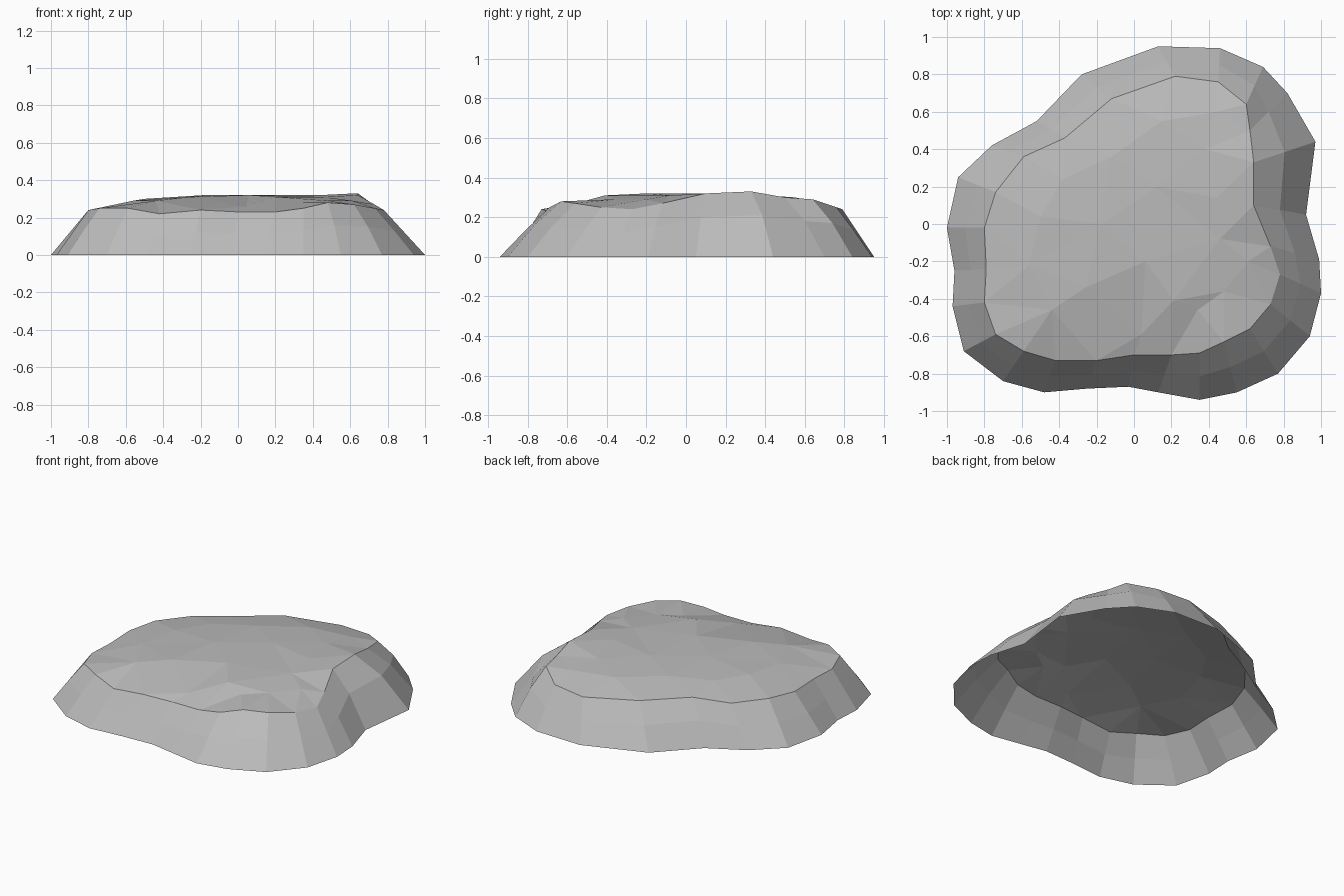
import bpy
import bmesh
from mathutils import Vector
from mathutils.geometry import delaunay_2d_cdt

cube = bpy.data.objects.get("Cube")
if cube:
    bpy.data.objects.remove(cube, do_unlink=True)

# Foot outline on the ground and matching shoulder edge, in hundredths
FOOT = [(-100, -2), (-94, 25), (-76, 42), (-52, 55), (-28, 80),
        (13, 95), (46, 94), (69, 84), (82, 70), (97, 44),
        (92, 5), (99, -19), (100, -37), (94, -60), (77, -80),
        (55, -90), (35, -94), (13, -90), (-3, -87), (-25, -88),
        (-48, -90), (-70, -84), (-91, -68), (-97, -44), (-96, -25)]
SHOULDER = [(-80, -2, 24), (-74, 17, 25), (-59, 36, 25), (-37, 46, 27), (-12, 67, 26),
            (22, 79, 24), (45, 76, 25), (60, 64, 29), (62, 50, 30), (64, 33, 33),
            (64, 10, 32), (73, -12, 27), (78, -27, 24), (73, -43, 25), (62, -56, 27),
            (48, -63, 28), (35, -69, 25), (20, -70, 23), (0, -70, 23), (-20, -73, 24),
            (-42, -73, 22), (-59, -68, 25), (-74, -59, 25), (-80, -42, 24), (-79, -24, 24)]
# Bumps on the plateau, with a shallow gully at the front
BUMPS = [(-26, -34, 31), (-44, -46, 29), (-56, -22, 29), (-50, 4, 30), (-38, 24, 30),
         (-18, 0, 32), (-12, 36, 31), (6, -20, 32), (21, -41, 31), (4, -59, 26),
         (34, -46, 28), (48, -36, 29), (61, -20, 29), (46, -8, 31), (44, 14, 32),
         (38, 40, 31), (15, 55, 30), (44, 60, 29), (12, 20, 32)]


def to_units(points):
    return [Vector((*p, 0)[:3]) / 100 for p in points]


def middle_ring(lower, upper):
    """Halfway up the slope, bulging outward where the shoulder is high."""
    ring = []
    for low, high in zip(lower, upper):
        point = low.lerp(high, 0.5)
        point.z += max(0, high.z - 0.24) * 0.5
        ring.append(point)
    return ring


def bridge(bm, lower, upper):
    """Join two rings of equal length with quads."""
    count = len(lower)
    for i in range(count):
        j = (i + 1) % count
        bm.faces.new((lower[i], lower[j], upper[j], upper[i]))


def fill_plateau(bm, rim, inner):
    """Triangulate the area inside the rim through the inner points."""
    verts = rim + inner
    count = len(rim)
    edges = [(i, (i + 1) % count) for i in range(count)]
    flat = [v.co.to_2d() for v in verts]
    result = delaunay_2d_cdt(flat, edges, [], 1, 0.0001)
    triangles, sources = result[2], result[3]
    for triangle in triangles:
        bm.faces.new([verts[sources[i][0]] for i in triangle])


# Grey stone colour
stone = bpy.data.materials.new("grey_stone")
stone.use_nodes = True
colour = (0.5, 0.5, 0.5, 1)
stone.diffuse_color = colour
shader = next(n for n in stone.node_tree.nodes if n.type == "BSDF_PRINCIPLED")
shader.inputs["Base Color"].default_value = colour
shader.inputs["Roughness"].default_value = 0.9

# Open-bottomed rock mound: sloping sides and uneven top
bm = bmesh.new()
foot = to_units(FOOT)
shoulder = to_units(SHOULDER)
rings = [[bm.verts.new(p) for p in ring]
         for ring in (foot, middle_ring(foot, shoulder), shoulder)]
bumps = [bm.verts.new(p) for p in to_units(BUMPS)]
for lower, upper in zip(rings, rings[1:]):
    bridge(bm, lower, upper)
fill_plateau(bm, rings[-1], bumps)

# Turn every face outward
bm.normal_update()
bmesh.ops.recalc_face_normals(bm, faces=bm.faces)
if sum(f.normal.z for f in bm.faces) < 0:
    bmesh.ops.reverse_faces(bm, faces=bm.faces)

mesh = bpy.data.meshes.new("rock_mound")
bm.to_mesh(mesh)
bm.free()
mesh.materials.append(stone)
rock = bpy.data.objects.new("rock_mound", mesh)
bpy.context.collection.objects.link(rock)
